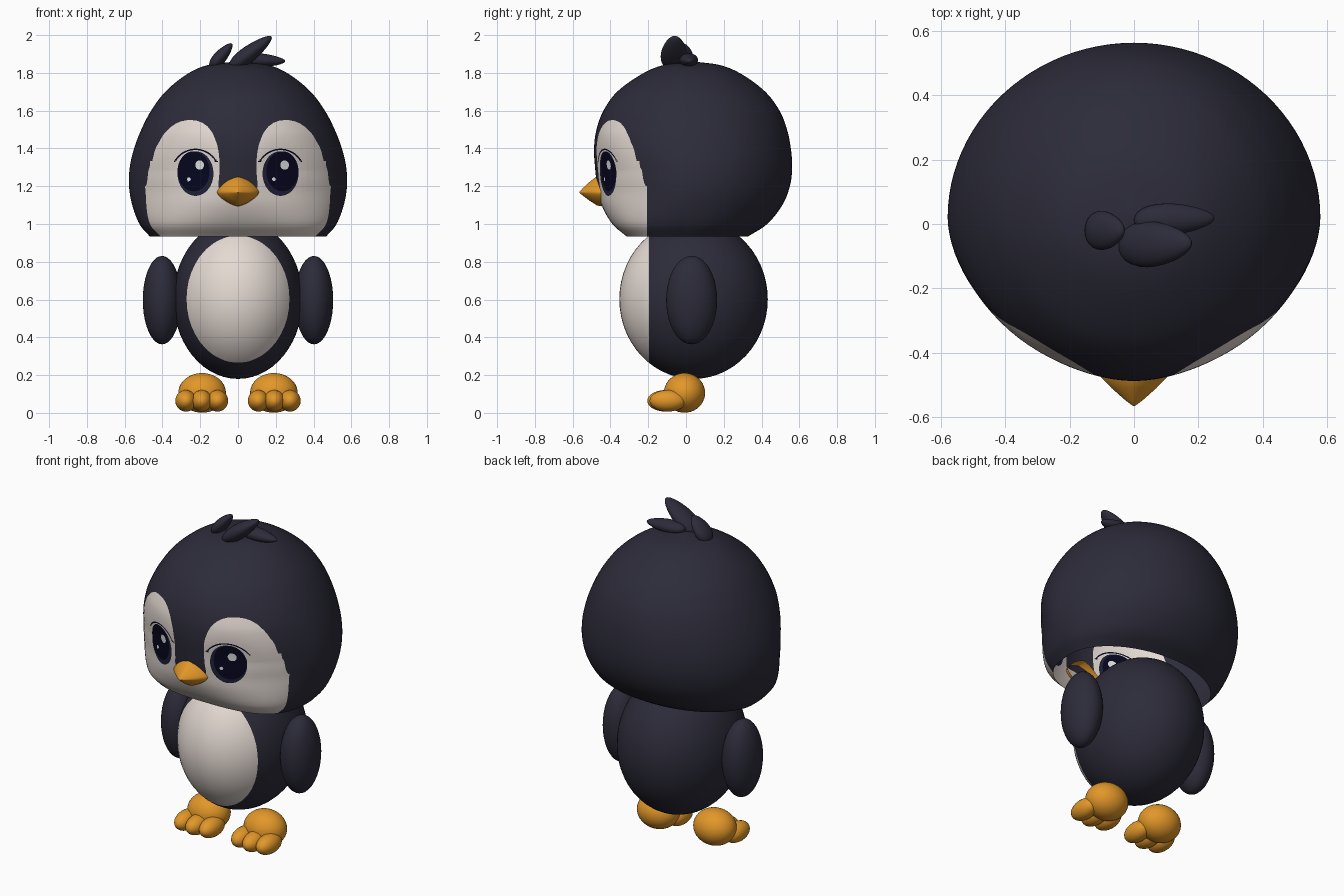
import bpy, bmesh, math
from mathutils import Matrix, Vector

cube = bpy.data.objects.get("Cube")
if cube:
    bpy.data.objects.remove(cube, do_unlink=True)


def material(name, r, g, b):
    m = bpy.data.materials.new(name)
    m.use_nodes = True
    m.diffuse_color = (r, g, b, 1)
    m.node_tree.nodes["Principled BSDF"].inputs["Base Color"].default_value = (r, g, b, 1)
    return m


charcoal = material("charcoal_plumage", 0.025, 0.024, 0.041)
cream = material("cream_plumage", 0.78, 0.70, 0.65)
orange = material("orange_skin", 0.76, 0.31, 0.022)
pupil = material("midnight_pupil", 0.002, 0.002, 0.014)
iris = material("slate_iris", 0.014, 0.016, 0.04)
glint = material("white_glint", 0.88, 0.88, 0.9)


def finish(bm, name, materials, sharp=False):
    for f in bm.faces:
        f.smooth = True
    mesh = bpy.data.meshes.new(name)
    bm.to_mesh(mesh)
    bm.free()
    for m in materials:
        mesh.materials.append(m)
    obj = bpy.data.objects.new(name, mesh)
    bpy.context.collection.objects.link(obj)
    if sharp:
        bpy.ops.object.select_all(action='DESELECT')
        obj.select_set(True)
        bpy.context.view_layer.objects.active = obj
        bpy.ops.object.shade_smooth_by_angle(angle=math.radians(40))


def ball(center, radii, segments=40):
    bm = bmesh.new()
    mat = Matrix.Translation(center) @ Matrix.Diagonal((*radii, 1))
    bmesh.ops.create_uvsphere(bm, u_segments=segments, v_segments=segments // 2,
                              radius=1, matrix=mat)
    return bm


def loft(rings):
    """Skin closed rings of points and close the last ring."""
    bm = bmesh.new()
    loops = [[bm.verts.new(p) for p in ring] for ring in rings]
    n = len(loops[0])
    for a, b in zip(loops, loops[1:]):
        for i in range(n):
            j = (i + 1) % n
            bm.faces.new((a[i], a[j], b[j], b[i]))
    bm.faces.new(loops[-1])
    return bm


def power(v, e):
    return math.copysign(abs(v) ** e, v)


# Head: open shell through sections of height, half width, front, back
SECTIONS = [(0.935, 0.468, -0.315, 0.33), (1.0, 0.522, -0.39, 0.43),
            (1.1, 0.56, -0.447, 0.51), (1.2, 0.577, -0.47, 0.55),
            (1.3, 0.573, -0.482, 0.562), (1.4, 0.55, -0.487, 0.555),
            (1.5, 0.512, -0.474, 0.535), (1.6, 0.46, -0.437, 0.495),
            (1.7, 0.385, -0.365, 0.42), (1.79, 0.275, -0.24, 0.3),
            (1.84, 0.165, -0.125, 0.185), (1.861, 0.004, 0.026, 0.034)]
MID_Y = 0.02
EYE_X, EYE_Z = 0.225, 1.267


def smooth_sections(rows, steps):
    rows = [Vector(r) for r in rows]
    pts = [2 * rows[0] - rows[1]] + rows + [2 * rows[-1] - rows[-2]]
    for a, b, c, d in zip(pts, pts[1:], pts[2:], pts[3:]):
        for s in range(steps):
            t = s / steps
            yield (b + (c - a) * t / 2 + (2 * a - 5 * b + 4 * c - d) * t * t / 2
                   + (3 * b - a - 3 * c + d) * t ** 3 / 2)
    yield rows[-1]


def head_ring(z, w, front, back, n=96):
    # The front is wedge-like at the beak, rounder at the crown, squarer at the chin
    front_e = 1.8 + 1.1 * (max(0, 1.2 - z) / 0.265) ** 2 + min(0.2, max(0, z - 1.28))
    ring = []
    for i in range(n):
        a = math.tau * i / n
        c, s = math.cos(a), math.sin(a)
        e = 2 if s >= 0 else front_e
        # blend the middle so the crown closes on one point
        mid = MID_Y if w > 0.1 else (front + back) / 2
        depth = back - mid if s >= 0 else mid - front
        x, y = w * power(c, 2 / e), mid + depth * power(s, 2 / e)
        if s < 0:  # shallow eye sockets
            d = ((abs(x) - EYE_X) / 0.12) ** 2 + ((z - 1.32) / 0.1) ** 2
            y += 0.012 * math.exp(-d)
        ring.append((x, y, z))
    return ring


# Painted regions of the face: positive inside
def face_mask(p):
    u, z = abs(p.x), p.z
    cx = 0.295 - 0.12 * max(0, z - 1.2)
    lobe = 1 - (abs(u - cx) / 0.19) ** 2.3 - (abs(z - 1.2) / 0.35) ** 2.3
    return min(max(lobe, 1.193 - z), -0.207 - p.y)


def oval(dx, dz, rx, rz, mirrored=True):
    def f(p):
        side = math.copysign(1, p.x)
        x = (p.x - side * EYE_X) * (side if mirrored else 1)
        r = math.hypot((x - dx) / rx, (p.z - EYE_Z - dz) / rz)
        return min(1 - r, -p.y)
    return f


def lash(p):
    r = math.hypot((abs(p.x) - EYE_X) / 0.128, (p.z - 1.265) / 0.13)
    return min(0.03 - abs(r - 1), p.z - 1.33, -p.y)


def cut(bm, f):
    """Split the surface along the line where f is zero."""
    new = []
    for e in list(bm.edges):
        a, b = e.verts
        fa, fb = f(a.co), f(b.co)
        if fa * fb < 0:
            new.append(bmesh.utils.edge_split(e, a, fa / (fa - fb))[1])
    bmesh.ops.connect_verts(bm, verts=new)


bm = loft([head_ring(*row) for row in smooth_sections(SECTIONS, 6)])
near_eye = oval(0, 0.01, 0.17, 0.17)
fine = {e for f in bm.faces if near_eye(f.calc_center_median()) > 0 for e in f.edges}
bmesh.ops.subdivide_edges(bm, edges=list(fine), cuts=3, use_grid_fill=True)
layers = [(face_mask, 1), (lash, 2), (oval(0, 0, 0.095, 0.118), 3),
          (oval(0.01, 0.012, 0.085, 0.106), 2),
          (oval(0.022, 0.045, 0.023, 0.025, False), 4),
          (oval(-0.035, -0.03, 0.01, 0.011, False), 4)]
for region, _ in layers:
    cut(bm, region)
for f in bm.faces:
    center = f.calc_center_median()
    for region, index in layers:
        if region(center) > 0:
            f.material_index = index
finish(bm, "head", [charcoal, cream, pupil, iris, glint])

# Body with a belly patch cut off by an upright plane
BELLY_Y = -0.197
bm = ball((0, 0.04, 0.602), (0.342, 0.393, 0.422), 56)
bmesh.ops.bisect_plane(bm, geom=bm.verts[:] + bm.edges[:] + bm.faces[:],
                       plane_co=(0, BELLY_Y, 0), plane_no=(0, 1, 0))
for f in bm.faces:
    f.material_index = int(f.calc_center_median().y < BELLY_Y)
finish(bm, "body", [charcoal, cream])

# Wings, feet and toes on both sides
for side, label in ((1, "left"), (-1, "right")):
    finish(ball((side * 0.402, 0.03, 0.597), (0.102, 0.135, 0.234)), label + "_wing", [charcoal])
    finish(ball((side * 0.19, -0.008, 0.106), (0.126, 0.109, 0.105)), label + "_foot", [orange])
    for i, toe in enumerate(("inner", "middle", "outer")):
        spread = i - 1
        center = (side * (0.192 + 0.084 * spread), -0.108 + 0.012 * abs(spread), 0.064)
        finish(ball(center, (0.056, 0.097, 0.057), 28), f"{label}_{toe}_toe", [orange])


# Beak: diamond sections narrowing to the tip, creased at the sides
def beak_ring(y, k, n=24):
    ring = []
    for i in range(n):
        a = math.tau * i / n
        s = math.sin(a)
        ring.append((0.114 * k * power(math.cos(a), 1.4), y,
                     1.168 + k * (0.092 if s > 0 else 0.075) * power(s, 1.4)))
    return ring


TAPER = [(-0.43, 1.02), (-0.47, 0.94), (-0.51, 0.6), (-0.545, 0.25), (-0.56, 0.08), (-0.565, 0.01)]
finish(loft([beak_ring(*t) for t in TAPER]), "beak", [orange], sharp=True)


# Crest: three flat pointed feathers
def feather(name, base, tip, width, thickness):
    base, tip = Vector(base), Vector(tip)
    axis = tip - base
    across = Vector((0, 1, 0))
    normal = axis.cross(across).normalized()
    bm = ball((0, 0, 0), (1, 1, 1), 28)
    for v in bm.verts:
        x, y, z = v.co
        taper = 1.02 - 0.25 * z
        v.co = (base + axis * (z + 1) / 2 + across * y * width * taper
                + normal * x * thickness * taper)
    bmesh.ops.recalc_face_normals(bm, faces=bm.faces)
    finish(bm, name, [charcoal])


feather("crest_feather_middle", (-0.045, -0.065, 1.822), (0.178, -0.06, 1.992), 0.068, 0.042)
feather("crest_feather_right", (-0.145, -0.02, 1.825), (-0.032, -0.02, 1.955), 0.058, 0.033)
feather("crest_feather_left", (0.0, 0.012, 1.872), (0.25, 0.018, 1.862), 0.047, 0.035)
